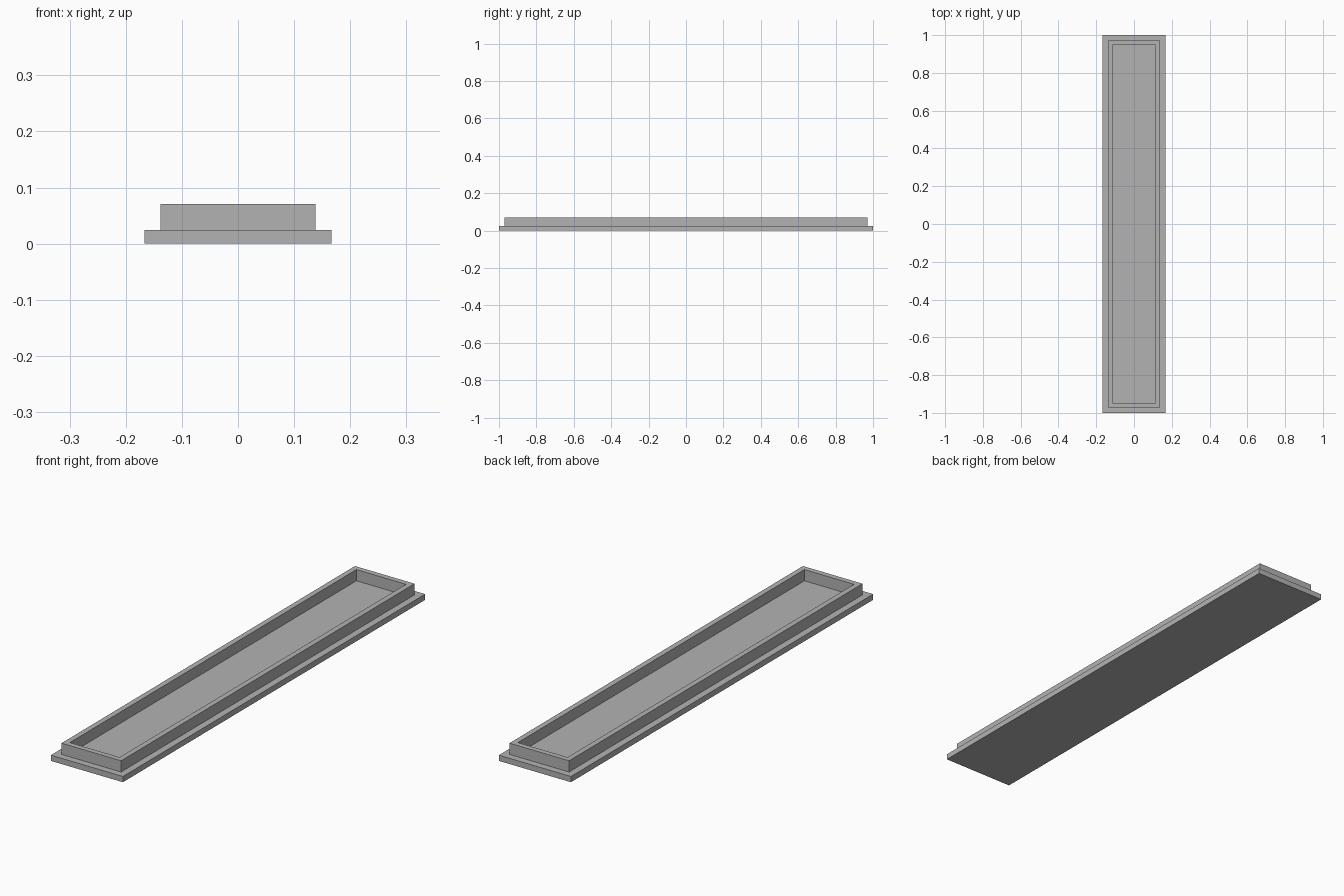
import bpy
import bmesh

WIDTH, LENGTH = 0.334, 2.0
BASE_HEIGHT, RIM_HEIGHT = 0.024, 0.047
LEDGE, WALL = 0.029, 0.023

cube = bpy.data.objects.get("Cube")
if cube:
    bpy.data.objects.remove(cube, do_unlink=True)

grey = bpy.data.materials.new("plain grey")
grey.use_nodes = True
colour = (0.45, 0.45, 0.45, 1)
grey.diffuse_color = colour
grey.node_tree.nodes["Principled BSDF"].inputs["Base Color"].default_value = colour


def inset_and_move(bm, face, margin, dz):
    """Inset a face, then extrude the inner part vertically."""
    bmesh.ops.inset_region(bm, faces=[face], thickness=margin, use_even_offset=True)
    result = bmesh.ops.extrude_discrete_faces(bm, faces=[face])
    inner = result["faces"][0]
    bmesh.ops.translate(bm, verts=inner.verts, vec=(0, 0, dz))
    return inner


# Base plate
bm = bmesh.new()
bmesh.ops.create_cube(bm, size=1)
bmesh.ops.scale(bm, vec=(WIDTH, LENGTH, BASE_HEIGHT), verts=bm.verts)
bmesh.ops.translate(bm, vec=(0, 0, BASE_HEIGHT / 2), verts=bm.verts)
bm.normal_update()
top = max(bm.faces, key=lambda f: f.calc_center_median().z)

# Raised rim, then the recessed floor inside it
top = inset_and_move(bm, top, LEDGE, RIM_HEIGHT)
bm.normal_update()
inset_and_move(bm, top, WALL, -RIM_HEIGHT)
bmesh.ops.recalc_face_normals(bm, faces=bm.faces)

mesh = bpy.data.meshes.new("rimmed_tray")
bm.to_mesh(mesh)
bm.free()
mesh.materials.append(grey)
tray = bpy.data.objects.new("rimmed_tray", mesh)
bpy.context.collection.objects.link(tray)
